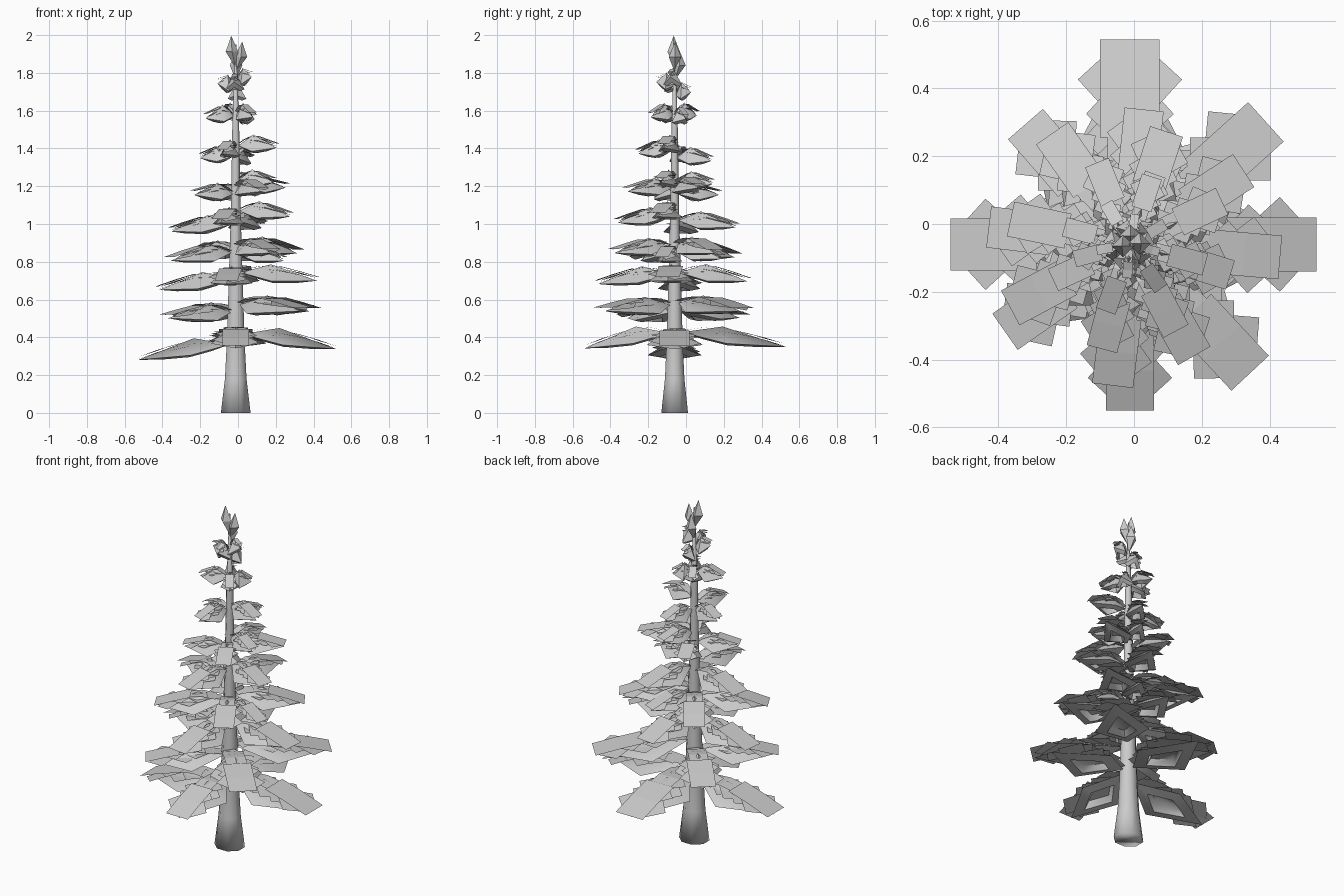
import bpy, math, random
from mathutils import Vector

if "Cube" in bpy.data.objects:
    bpy.data.objects.remove(bpy.data.objects["Cube"])

random.seed(4)
CX, CY = -0.012, -0.06


def make(name, verts, faces, smooth=False):
    me = bpy.data.meshes.new(name)
    me.from_pydata([tuple(v) for v in verts], [], faces)
    me.update()
    ob = bpy.data.objects.new(name, me)
    bpy.context.collection.objects.link(ob)
    for p in me.polygons:
        p.use_smooth = smooth
    return ob


# Trunk: flared low-poly tapering tube
N = 8
profile = [(0, .085), (.18, .062), (.36, .052), (.7, .04), (1.1, .027), (1.5, .02), (1.95, .003)]
tv, tf = [], []
for z, r in profile:
    for i in range(N):
        a = 2 * math.pi * (i + .5) / N
        tv.append((CX + r * math.cos(a), CY + r * .9 * math.sin(a), z))
for k in range(len(profile) - 1):
    for i in range(N):
        j = (i + 1) % N
        tf.append((k * N + i, k * N + j, k * N + N + j, k * N + N + i))
tf += [tuple(reversed(range(N))), tuple(range(len(tv) - N, len(tv)))]
make("trunk", tv, tf, True)

bv, bf, cv, cf = [], [], [], []


def branch(z0, L, ang, rise):
    a = math.radians(ang)
    d = Vector((math.cos(a), math.sin(a), 0))
    s = Vector((-d.y, d.x, 0))
    W = max(.27 * L, .05)           # half width of the bough
    drop = .085                     # side points hang below the ridge
    hump = .08 - .05 * L

    def ridge(t):
        return z0 + rise * t * t + hump * min(t / .42, max(0, (1 - t) / .58))

    def at(t, w, z):
        return Vector((CX, CY, z)) + d * (t * L) + s * w

    # Bough: kite-shaped tent with a recessed underside
    b = len(bv)
    rim = [(.06, 0, 0), (.45, W, -drop), (.97, 0, -.005), (.45, -W, -drop)]
    rimp = [at(t, w, ridge(t) + dz) for t, w, dz in rim]
    mid = at(.47, 0, ridge(.45) - drop)
    ring = [mid.lerp(p, .55) + Vector((0, 0, -.01)) for p in rimp]
    deep = [mid.lerp(p, .4) + Vector((0, 0, .025)) for p in rimp]
    bv.extend(rimp + ring + deep + [at(.42, 0, ridge(.42))])
    for i in range(4):
        j = (i + 1) % 4
        bf.append((b + j, b + i, b + 12))
        bf.append((b + i, b + j, b + 4 + j, b + 4 + i))
        bf.append((b + 4 + i, b + 4 + j, b + 8 + j, b + 8 + i))
    bf.append((b + 8, b + 9, b + 10, b + 11))

    # Needle cards: folded strips along the bough and crossed pairs
    def card(t, w, turn, length, width, lift):
        c = len(cv)
        ca, sa = math.cos(turn), math.sin(turn)
        for u in (-.5, 0, .5):
            for v in (-.5, .5):
                x = u * length * ca - v * width * sa
                y = u * length * sa + v * width * ca + w
                tt = t + x / L
                arch = max(0, min(tt / .3, 1, (1.12 - tt) / .6))
                zz = z0 + rise * tt * tt + .7 * hump * arch
                cv.append(at(tt, y, zz + lift - abs(y) * .05))
        cf.extend([(c, c + 2, c + 3, c + 1), (c + 2, c + 4, c + 5, c + 3)])

    cw = max(.29 * L, .024)
    card(.76, 0, 0, .48 * L, cw, .014)
    card(.38, 0, 0, .40 * L, cw * .75, .012)
    for sg in (-1, 1):
        card(.72, sg * .02 * L, sg * .74, .44 * L, cw * .8, -.006 * sg)
        card(.46, sg * .02 * L, sg * .8, .38 * L, cw * .75, -.014 - .006 * sg)
    card(.2, 0, .3, .22 * L, cw * .5, .01)


# Tiers: height, tip rise, then (angle, length, height offset) per branch
tiers = [
    (.405, -.07, [(0, .55, .005), (180, .53, -.05), (90, .605, .015), (270, .49, .01)]),
    (.555, -.03, [(42, .54, .02), (131, .47, -.02), (215, .45, -.03), (313, .52, .01)]),
    (.725, -.04, [(-5, .445, .01), (173, .42, -.03), (84, .40, .01), (263, .42, 0)]),
    (.86, -.03, [(33, .40, .02), (125, .40, .0), (208, .40, -.02), (300, .38, .01),
                 (65, .28, -.02), (345, .27, -.03)]),
    (1.01, -.025, [(-17, .31, .05), (168, .36, -.02), (72, .35, .0), (255, .32, .02)]),
    (1.16, 0, [(25, .30, .03), (112, .26, -.01), (205, .25, -.01), (298, .29, .02),
               (340, .22, .06), (70, .22, .05)]),
    (1.36, .0, [(-15, .23, .045), (72, .21, -.02), (165, .2, -.01), (250, .21, .02)]),
    (1.55, .0, [(30, .12, .0), (120, .14, .02), (195, .17, .01), (305, .16, .02)]),
    (1.69, .03, [(-15, .09, .055), (80, .09, -.02), (190, .10, .02), (265, .10, .03)]),
]
for z, rise, items in tiers:
    for ang, L, dz in items:
        branch(z + dz, L, ang, rise + random.uniform(-.008, .008))

make("boughs", bv, bf, True)
bpy.context.view_layer.objects.active = bpy.data.objects["boughs"]
bpy.data.objects["boughs"].select_set(True)
bpy.ops.object.shade_smooth_by_angle(angle=math.radians(60))
make("needle_cards", cv, cf)

# Crown: slender diamond tips around the leader
tips = [(-.032, -.065, 1.912, .085), (.016, -.058, 1.885, .08), (-.01, -.035, 1.84, .08)]
for k, (x, y, z, h) in enumerate(tips):
    r = .033
    v = [(x + (CX - x) * -.2, y, z + h), (CX, CY, z - h)] + [
        (x + r * math.cos(i * math.pi / 2), y + r * math.sin(i * math.pi / 2), z) for i in range(4)]
    f = []
    for i in range(4):
        p, q = 2 + i, 2 + (i + 1) % 4
        f += [(0, p, q), (1, q, p)]
    make(f"crown_tip_{k + 1}", v, f)
